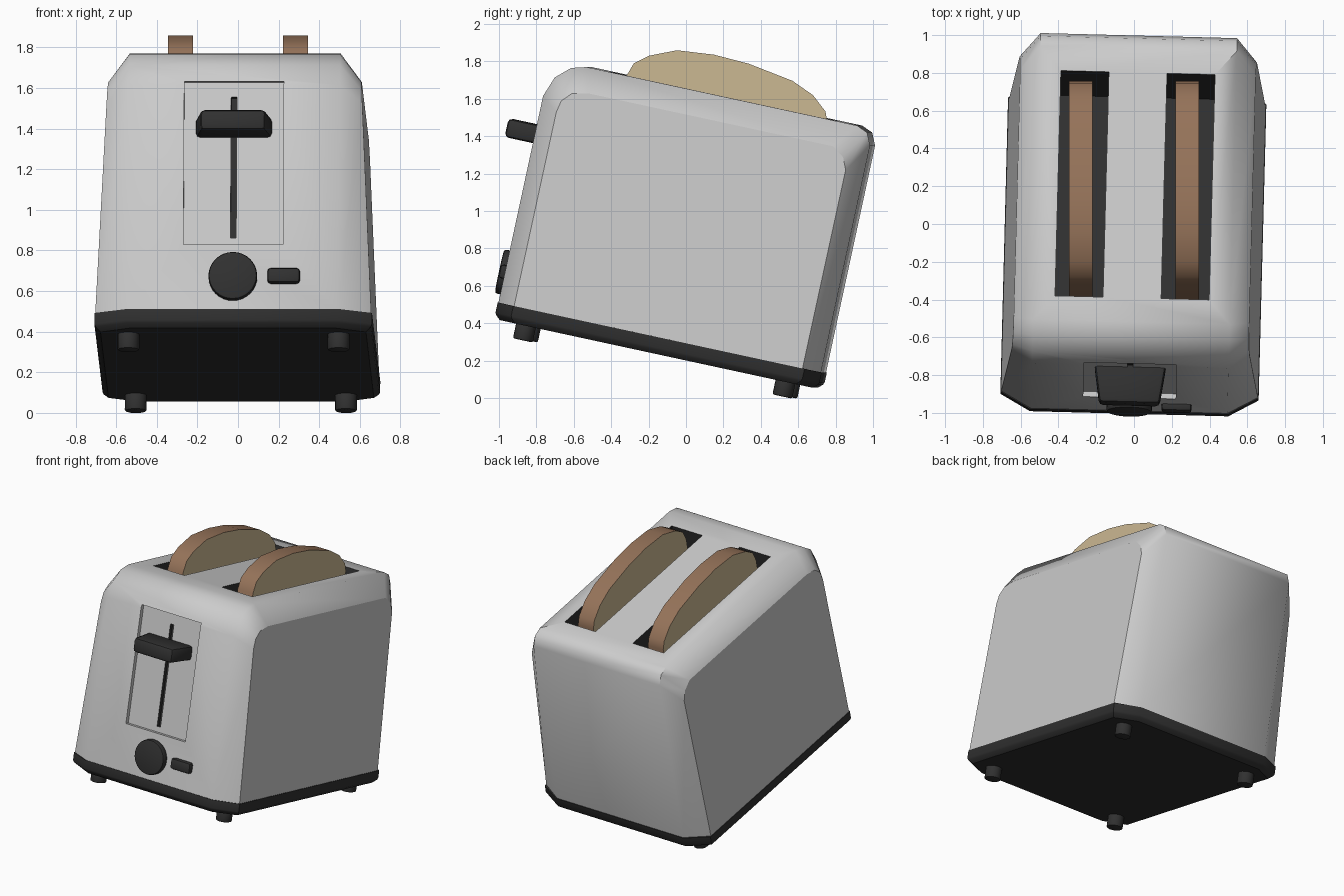
import bpy, bmesh, math
from mathutils import Matrix, Vector

if "Cube" in bpy.data.objects:
    bpy.data.objects.remove(bpy.data.objects["Cube"])

TILT = Matrix.Rotation(math.radians(-12.2), 4, 'X')
POSE = Matrix.Rotation(math.radians(-1.5), 4, 'Z') @ TILT


def mat(name, rgb):
    m = bpy.data.materials.new(name)
    m.diffuse_color = (*rgb, 1)
    m.use_nodes = True
    m.node_tree.nodes["Principled BSDF"].inputs["Base Color"].default_value = m.diffuse_color
    return m


STEEL = mat("steel_grey", (0.6, 0.6, 0.6))
DARK = mat("dark_plastic", (0.03, 0.03, 0.03))
CRUST = mat("crust", (0.30, 0.17, 0.10))
CRUMB = mat("crumb", (0.60, 0.48, 0.29))


def finish(name, bm, mats, angle=35, pose=POSE):
    bmesh.ops.recalc_face_normals(bm, faces=bm.faces)
    bm.transform(pose)
    me = bpy.data.meshes.new(name)
    bm.to_mesh(me)
    bm.free()
    ob = bpy.data.objects.new(name, me)
    bpy.context.collection.objects.link(ob)
    for m in mats:
        me.materials.append(m)
    if angle:
        smooth(ob, angle)
    return ob


def smooth(ob, angle):
    bpy.ops.object.select_all(action='DESELECT')
    bpy.context.view_layer.objects.active = ob
    ob.select_set(True)
    bpy.ops.object.shade_smooth_by_angle(angle=math.radians(angle), keep_sharp_edges=True)


def loft(loops, closed_ends=True):
    bm = bmesh.new()
    rows = [[bm.verts.new(p) for p in lp] for lp in loops]
    n = len(rows[0])
    for a, b in zip(rows, rows[1:]):
        for i in range(n):
            j = (i + 1) % n
            bm.faces.new((a[i], a[j], b[j], b[i]))
    ends = [bm.faces.new(rows[0]), bm.faces.new(rows[-1])]
    return bm, ends


def box(name, x, y, z, bevel=0.0, mats=(DARK,), angle=35, taper=1.0):
    # box between (lo, hi) ranges; taper narrows the front end in x
    bm = bmesh.new()
    bmesh.ops.create_cube(bm, size=1)
    for v in bm.verts:
        p = [r[0] + (c + 0.5) * (r[1] - r[0]) for c, r in zip(v.co, (x, y, z))]
        if v.co.y < 0:
            p[0] = (x[0] + x[1]) / 2 + (p[0] - (x[0] + x[1]) / 2) * taper
        v.co = p
    if bevel:
        bmesh.ops.bevel(bm, geom=bm.edges[:], offset=bevel, segments=2, profile=0.5, affect='EDGES')
    return finish(name, bm, mats, angle)


def cylinder(name, r, centre, depth, axis, bevel, seg):
    bm = bmesh.new()
    bmesh.ops.create_cone(bm, cap_ends=True, segments=seg, radius1=r, radius2=r, depth=depth)
    rims = [e for e in bm.edges if abs(e.verts[0].co.z - e.verts[1].co.z) < 1e-5]
    bmesh.ops.bevel(bm, geom=rims, offset=bevel, segments=2, profile=0.5, affect='EDGES')
    if axis == 'Y':
        bm.transform(Matrix.Rotation(math.pi / 2, 4, 'X'))
    bm.transform(Matrix.Translation(centre))
    return finish(name, bm, [DARK], 40)


# Housing: side profile wrapped across, with inset flat side panels
outer = [(-1.075, .285), (-1.075, 1.42), (-1.035, 1.53), (-.96, 1.598), (-.88, 1.62),
         (.60, 1.62), (.66, 1.595), (.69, 1.53), (.69, .285)]
inner = [(-.985, .285), (-.985, 1.35), (-.972, 1.415), (-.925, 1.465), (-.842, 1.485),
         (.50, 1.485), (.565, 1.44), (.593, 1.375), (.593, .285)]


def side_x(w):
    return .68 - .047 * (w - .285)


loops = [[(-side_x(w), u, w) for u, w in inner], [(-.52, u, w) for u, w in outer],
         [(.52, u, w) for u, w in outer], [(side_x(w), u, w) for u, w in inner]]
bm, ends = loft(loops)
for f in ends:
    for e in f.edges:
        e.smooth = False
body = finish("housing", bm, [STEEL], 0)

# Cut the bread slots and the lever recess
cutters = [box("slot_cutter", (s * .281 - .127, s * .281 + .127), (-.75, .47), (1.0, 1.8), angle=0)
           for s in (-1, 1)]
cutters.append(box("recess_cutter", (-.245, .245), (-1.3, -1.047), (.617, 1.44), mats=(STEEL,), angle=0))
cutters.append(box("lever_slit_cutter", (-.014, .014), (-1.3, -1.02), (.655, 1.365), angle=0))
bpy.context.view_layer.objects.active = body
for c in cutters:
    mod = body.modifiers.new("cut", 'BOOLEAN')
    mod.operation, mod.solver, mod.object = 'DIFFERENCE', 'EXACT', c
    mod.material_mode = 'TRANSFER'
    bpy.ops.object.modifier_apply(modifier=mod.name)
    bpy.data.objects.remove(c)
smooth(body, 55)

# Base tray with clipped corners
def outline(w, d):
    hx, cx, f, b, cy = .684 - d, .525 - d * .5, -1.079 + d, .694 - d, .09
    return [(-hx, f + cy, w), (-cx, f, w), (cx, f, w), (hx, f + cy, w),
            (hx, b - cy, w), (cx, b, w), (-cx, b, w), (-hx, b - cy, w)]


bm, _ = loft([outline(.20, .03), outline(.222, .006), outline(.235, 0), outline(.29, 0)])
finish("base", bm, [DARK], 35)

# Feet
for s in (-1, 1):
    for label, u in (("front", -.905), ("back", .515)):
        cylinder(f"{label}_foot", .054, (s * .518, u, .165), .09, 'Z', .008, 16)

# Controls
box("lever", (-.19, .19), (-1.24, -1.03), (1.16, 1.262), .022, taper=.84)
cylinder("dial", .12, (0, -1.093, .452), .05, 'Y', .012, 32)
box("button", (.17, .33), (-1.11, -1.06), (.418, .493), .016)

# Toast slices
arch = [(-.676, 1.003), (-.676, 1.613), (-.651, 1.69), (-.582, 1.746), (-.441, 1.807), (-.241, 1.826),
        (-.05, 1.818), (.198, 1.778), (.322, 1.726), (.405, 1.655), (.428, 1.6), (.428, 1.003)]
for s in (-1, 1):
    bm, ends = loft([[(s * .283 + t, u, w) for u, w in arch] for t in (-.062, .062)])
    for f in ends:
        f.material_index = 1
    finish("toast_slice", bm, [CRUST, CRUMB], 35, TILT)
